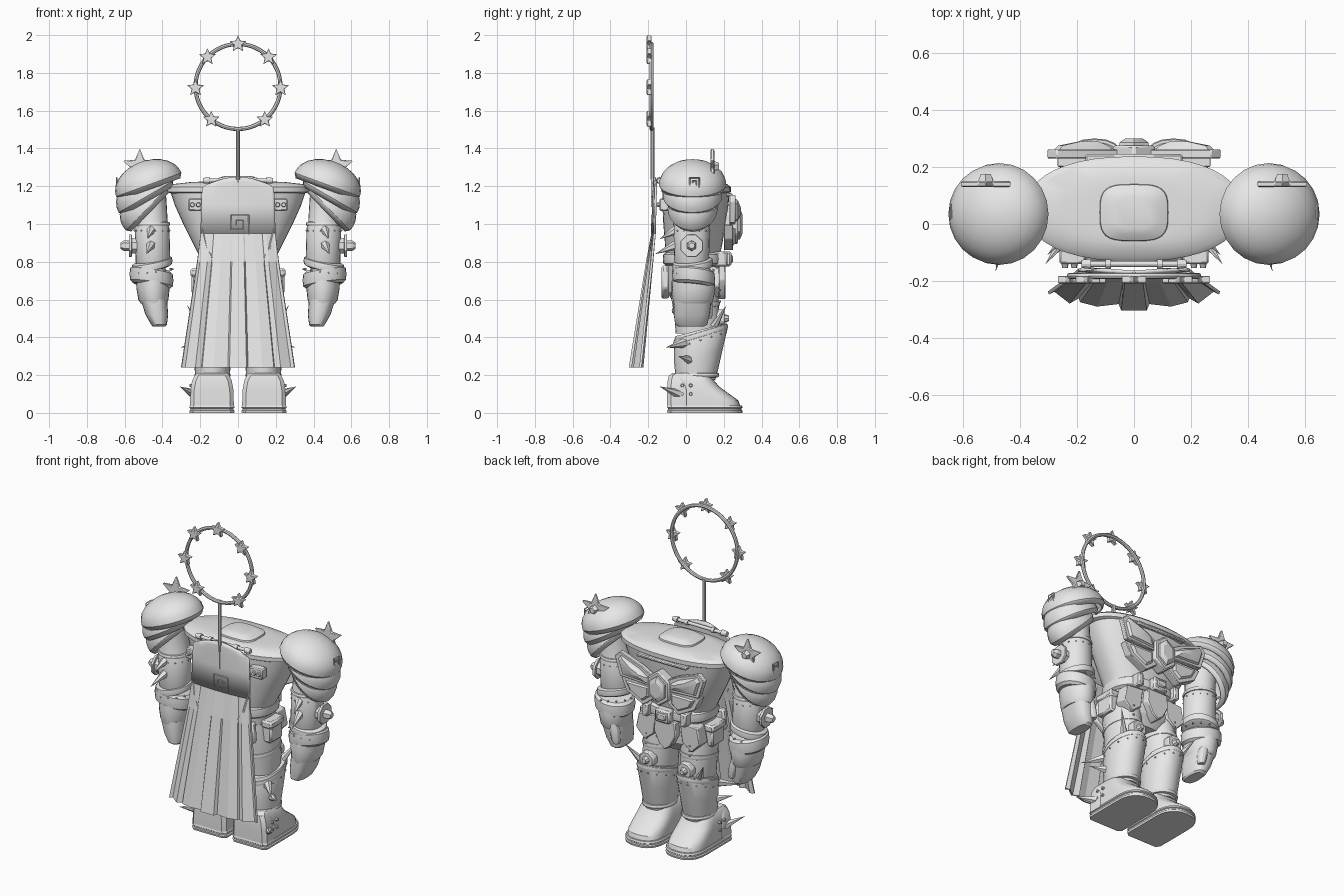
import bpy, bmesh, math
from mathutils import Vector, Matrix

if "Cube" in bpy.data.objects:
    bpy.data.objects.remove(bpy.data.objects["Cube"])

grey = bpy.data.materials.new("plain_grey")
grey.diffuse_color = (0.8, 0.8, 0.8, 1)
grey.use_nodes = True
grey.node_tree.nodes["Principled BSDF"].inputs["Base Color"].default_value = grey.diffuse_color


# ---------- helpers: all meshes are made in world space, right side first ----------
def add(name, bm, mirror=False, bevel=0, solid=0):
    bmesh.ops.recalc_face_normals(bm, faces=bm.faces)
    me = bpy.data.meshes.new(name)
    bm.to_mesh(me)
    bm.free()
    me.materials.append(grey)
    ob = bpy.data.objects.new(name, me)
    bpy.context.collection.objects.link(ob)
    if solid:
        m = ob.modifiers.new("Solidify", 'SOLIDIFY')
        m.thickness, m.offset = solid, 0
    if bevel:
        m = ob.modifiers.new("Bevel", 'BEVEL')
        m.width, m.segments, m.limit_method = bevel, 1, 'ANGLE'
    if mirror:
        m = ob.modifiers.new("Mirror", 'MIRROR')
        m.use_mirror_merge = False
    return ob


def skin(name, rings, cap_start=True, cap_end=True, closed=True, **k):
    bm = bmesh.new()
    vs = [[bm.verts.new(p) for p in r] for r in rings]
    n = len(vs[0])
    for a, b in zip(vs, vs[1:]):
        for i in range(n if closed else n - 1):
            j = (i + 1) % n
            bm.faces.new((a[i], a[j], b[j], b[i]))
    if cap_start and closed:
        bm.faces.new(vs[0])
    if cap_end and closed:
        bm.faces.new(vs[-1])
    return add(name, bm, **k)


def oval(z, cx, cy, rx, ry, n=24, p=2.0, shx=0, shy=0):
    pts = []
    for i in range(n):
        a = math.tau * i / n
        c, s = math.cos(a), math.sin(a)
        x = rx * math.copysign(abs(c) ** (2 / p), c)
        y = ry * math.copysign(abs(s) ** (2 / p), s)
        pts.append(Vector((cx + x, cy + y, z + shx * x + shy * y)))
    return pts


def loft(name, rows, n=24, p=2.0, shx=0, shy=0, **k):
    return skin(name, [oval(*r, n, p, shx, shy) for r in rows], **k)


def band(name, z, h, cx, cy, rx, ry, **k):
    rows = [(z + h * t, cx, cy, rx - d, ry - d)
            for t, d in ((-1, .018), (-.7, .003), (0, 0), (.7, .003), (1, .018))]
    return loft(name, rows, **k)


def plate(name, pts, y0, y1, M=None, **k):
    M = M or Matrix()
    return skin(name, [[M @ Vector((x, y, z)) for x, z in pts] for y in (y0, y1)], **k)


def box(name, x0, x1, y0, y1, z0, z1, **k):
    return plate(name, [(x0, z0), (x1, z0), (x1, z1), (x0, z1)], y0, y1, **k)


def tubes(name, items, seg=8, **k):
    bm = bmesh.new()
    for p, q, r1, r2 in items:
        p, q = Vector(p), Vector(q)
        d = q - p
        M = Matrix.Translation((p + q) / 2) @ d.to_track_quat('Z', 'Y').to_matrix().to_4x4()
        bmesh.ops.create_cone(bm, cap_ends=True, segments=seg, radius1=r1, radius2=r2,
                              depth=d.length, matrix=M)
    return add(name, bm, **k)


def ngon(cx, cz, rx, rz, n, turn=0.0, inner=1.0):
    return [(cx + rx * (inner if i % 2 else 1) * math.sin(math.tau * i / n + turn),
             cz + rz * (inner if i % 2 else 1) * math.cos(math.tau * i / n + turn)) for i in range(n)]


def rivets(name, z, cx, cy, rx, ry, n, shx=0, shy=0, r=.006):
    items = []
    for v in oval(z, cx, cy, rx, ry, n, 2, shx, shy):
        d = Vector((v.x - cx, v.y - cy, 0)).normalized() * .005
        items.append((v - d, v + d, r, r * .6))
    tubes(name, items, 6, mirror=True)


KEY = [(.06, -.06), (.06, .05), (-.04, .05), (-.04, -.03), (.03, -.03), (.03, .02), (-.01, .02), (-.01, -.005)]


def meander(name, place, scale, r, **k):
    pts = [place(x * scale, z * scale) for x, z in KEY]
    tubes(name, [(a, b, r, r) for a, b in zip(pts, pts[1:])], 4, **k)


# ---------- torso ----------
loft("torso", [(.74, 0, .035, .185, .13), (.82, 0, .035, .2, .14), (.88, 0, .04, .23, .15),
               (1.0, 0, .045, .29, .165), (1.1, 0, .05, .335, .175), (1.175, 0, .053, .36, .178)], 40, 2.3)
loft("shoulder_rim", [(1.16, 0, .053, .35, .17), (1.17, 0, .053, .378, .184), (1.195, 0, .053, .378, .184),
                      (1.21, 0, .053, .355, .168), (1.222, 0, .05, .25, .13), (1.226, 0, .045, .15, .11)], 40, 2.3)
loft("neck_cap", [(1.215, 0, .04, .123, .102), (1.235, 0, .04, .118, .098), (1.25, 0, .04, .085, .075),
                  (1.255, 0, .04, .06, .055)], 32, 3.5)
box("collar_bar", -.17, .17, .2, .245, 1.145, 1.165, bevel=.006)

# chest emblem: broad fanned plates each side, framed gem in the middle
plate("upper_chest_wing", [(.03, 1.05), (.12, 1.1), (.27, 1.155), (.305, 1.12), (.27, 1.005), (.05, .995)],
      .23, .262, mirror=True, bevel=.004)
plate("lower_chest_wing", [(.05, .995), (.27, .997), (.235, .92), (.12, .86), (.04, .92)],
      .2, .25, mirror=True, bevel=.004)
skin("upper_wing_ridge", [[Vector((cx + (x - cx) * s, y, 1.065 + (z - 1.065) * s)) for x, z in
                           ((.07, 1.045), (.13, 1.085), (.265, 1.138), (.285, 1.112), (.255, 1.018), (.07, 1.008))]
                          for y, s, cx in ((.256, 1, .18), (.275, .82, .18), (.29, .3, .15))], mirror=True)
skin("lower_wing_ridge", [[Vector((.14 + (x - .14) * s, y, .95 + (z - .95) * s)) for x, z in
                           ((.07, .984), (.245, .984), (.215, .93), (.12, .882), (.07, .92))]
                          for y, s in ((.245, 1), (.262, .75))], mirror=True)
plate("gem_frame", ngon(0, 1.0, .085, .11, 6), .2, .276, bevel=.008)
skin("chest_gem", [[Vector((x, y, z)) for x, z in ngon(0, 1.0, .062 * s, .085 * s, 6)]
                   for y, s in ((.26, 1), (.286, .95), (.299, .6))])

# ---------- belt and hips ----------
loft("hips", [(.58, 0, .035, .12, .1), (.64, 0, .035, .19, .135), (.78, 0, .035, .2, .14)], 32, 2.5)
band("belt", .815, .035, 0, .04, .215, .163, n=40, p=2.5)
box("belt_buckle", -.05, .05, .18, .24, .775, .855, bevel=.01)
box("buckle_inlay", -.03, .03, .23, .25, .795, .835, bevel=.006)
box("belt_loop", .11, .15, .15, .22, .775, .855, mirror=True, bevel=.008)
plate("groin_plate", [(-.07, .78), (.07, .78), (.075, .7), (.04, .63), (0, .6), (-.04, .63), (-.075, .7)],
      .12, .21, bevel=.006)
plate("hip_flap", [(.08, .78), (.2, .77), (.22, .67), (.16, .61), (.095, .66)], .1, .178, mirror=True, bevel=.006)
box("hip_pouch", .18, .245, -.03, .09, .63, .74, mirror=True, bevel=.01)
box("hip_pouch_lid", .18, .252, -.038, .098, .72, .765, mirror=True, bevel=.01)
plate("rear_flap", [(.03, .78), (.19, .78), (.2, .66), (.12, .6), (.04, .64)], -.13, -.09, mirror=True, bevel=.01)

# ---------- legs ----------
loft("thigh", [(.42, .13, .06, .09, .115), (.5, .13, .06, .095, .12), (.62, .125, .045, .1, .125),
               (.74, .115, .04, .09, .12)], mirror=True)
band("thigh_strap", .56, .018, .128, .052, .103, .128, shy=.15, mirror=True)
tubes("thigh_studs", [((.15, .165, z), (.15, .184, z), .007, .005) for z in (.59, .62, .65)], 6, mirror=True)
loft("shin_guard", [(.15, .135, .055, .085, .1), (.2, .135, .058, .092, .112), (.3, .135, .065, .1, .128),
                    (.42, .135, .08, .106, .142), (.44, .135, .08, .1, .136)], shy=.25, mirror=True)
band("shin_top_strap", .415, .018, .135, .078, .11, .145, shy=.3, mirror=True)
band("ankle_strap", .2, .014, .135, .06, .096, .116, mirror=True)
rivets("shin_rivets", .385, .135, .077, .105, .139, 14, shy=.3)
plate("knee_plate", ngon(.13, .5, .052, .052, 8, math.pi / 8), .15, .205, mirror=True, bevel=.006)
tubes("knee_stud", [((.13, .2, .5), (.13, .228, .5), .026, .014)], 8, mirror=True)


# boots: straight heel, blunt rounded toe
def foot(z, heel, toe, hw, cx=.138):
    k = heel + (toe - heel) * .65
    pts = []
    for i in range(13):
        c, s = math.cos(math.pi * i / 12), math.sin(math.pi * i / 12)
        pts.append(Vector((cx + hw * math.copysign(abs(c) ** .8, c), k + (toe - k) * abs(s) ** .8, z)))
    return pts + [Vector((cx - hw, heel + .02, z)), Vector((cx - hw + .02, heel, z)),
                  Vector((cx + hw - .02, heel, z)), Vector((cx + hw, heel + .02, z))]


skin("boot_sole", [foot(*r) for r in ((0, -.098, .298, .118), (.012, -.1, .3, .12), (.016, -.095, .294, .114),
                                      (.024, -.095, .294, .114), (.028, -.1, .3, .12), (.04, -.096, .296, .116))],
     mirror=True)
skin("boot", [foot(*r) for r in ((.035, -.092, .288, .11), (.065, -.092, .278, .11), (.1, -.092, .23, .109),
                                 (.14, -.092, .175, .106), (.17, -.09, .15, .1), (.2, -.085, .13, .09),
                                 (.212, -.07, .11, .078))], mirror=True)
skin("boot_heel_guard", [foot(*r) for r in ((.04, -.1, .03, .116), (.12, -.1, .03, .114), (.17, -.097, .01, .105),
                                            (.2, -.09, -.02, .09))], mirror=True)
tubes("boot_rivets", [((.24, y, z), (.257, y, z), .011, .007) for y in (-.02, .025) for z in (.1, .145)], 8, mirror=True)

# ---------- arms ----------
loft("upper_arm", [(.78, .45, .03, .085, .085), (.8, .45, .03, .092, .092), (.98, .455, .03, .092, .096),
                   (.995, .455, .03, .084, .09), (1.13, .463, .03, .084, .09), (1.2, .463, .03, .078, .08)],
     mirror=True)
band("arm_strap", 1.0, .014, .455, .03, .095, .099, mirror=True)
rivets("arm_rivets", .965, .455, .03, .092, .096, 14, r=.005)
band("elbow_roll_upper", .785, .025, .455, .035, .108, .108, shx=-.2, shy=.12, mirror=True)
band("elbow_roll_lower", .718, .045, .458, .04, .116, .114, shx=.15, shy=-.1, mirror=True)
rivets("elbow_rivets", .75, .456, .038, .11, .11, 14, shx=-.1, shy=.05)
loft("forearm", [(.58, .445, .035, .07, .1), (.6, .448, .038, .08, .108), (.66, .45, .04, .088, .115),
                 (.7, .452, .04, .088, .112)], mirror=True)
loft("mitten", [(.458, .418, .028, .034, .07), (.468, .418, .028, .042, .085), (.52, .43, .03, .06, .095),
                (.6, .445, .035, .07, .1)], p=2.6, mirror=True)
loft("thumb", [(.5, .395, .115, .018, .02), (.52, .397, .115, .026, .026), (.58, .41, .11, .03, .03),
               (.62, .42, .11, .025, .028)], 12, mirror=True)
side = Matrix.Translation((0, .03, 0)) @ Matrix.Rotation(-math.pi / 2, 4, 'Z')
plate("arm_boss_base", ngon(0, .885, .045, .045, 8, math.pi / 8), .53, .565, M=side, mirror=True)
plate("arm_boss", ngon(0, .885, .064, .064, 8, math.pi / 8), .562, .578, M=side, mirror=True, bevel=.003)
tubes("arm_boss_stud", [((.575, .03, .885), (.605, .03, .885), .028, .028), ((.605, .03, .885), (.622, .03, .885), .028, .016)],
      6, mirror=True)

# ---------- layered shoulder armour ----------
for name, cx, cz, r, h, tilt, sy in (("lower_pauldron", .485, 1.08, .152, .12, 46, .84),
                                     ("middle_pauldron", .488, 1.145, .162, .122, 30, .94),
                                     ("upper_pauldron", .473, 1.209, .179, .122, 20, .97)):
    M = Matrix.Translation((cx, .035, cz)) @ Matrix.Rotation(math.radians(tilt), 4, 'Y')
    rings = [[M @ v for v in oval(h * math.sin(t) - d, 0, 0, r * math.cos(t) - d, (r * math.cos(t) - d) * sy)]
             for t, d in ((-.08, .014), (0, 0), (.2, 0), (.45, 0), (.7, 0), (.95, 0), (1.2, 0), (1.45, 0))]
    skin(name, rings, cap_start=False, mirror=True, solid=.01)
plate("pauldron_star", ngon(.52, 1.305, .095, .095, 10, 0, .45), .13, .15, mirror=True, bevel=.004)
tubes("pauldron_star_stud", [((.52, .145, 1.305), (.52, .176, 1.305), .03, .018)], 5, mirror=True)
meander("pauldron_key", lambda u, v: Vector((.643, .04 + u, 1.22 + v)), .5, .004, mirror=True)

# ---------- spikes ----------
tubes("spikes", [((.46, -.05, .97), (.48, -.14, .92), .026, 0), ((.46, -.05, .89), (.485, -.165, .84), .026, 0),
                 ((.21, -.01, .37), (.305, -.11, .345), .026, 0), ((.21, .02, .28), (.295, -.04, .3), .026, 0),
                 ((.235, -.04, .1), (.31, -.14, .14), .026, 0), ((.2, .15, .46), (.27, .215, .57), .022, 0)],
      6, mirror=True)

# ---------- cape: smooth mantle above, flat angular folds below ----------
half = [(-1, .016), (-.93, .028), (-.75, -.01), (-.64, .01), (-.62, -.004), (-.43, -.016), (-.17, -.006), (-.14, -.028)]
FOLD = half + [(-u, f) for u, f in reversed(half)]
mantle = [(1.25, .12, -.168, .03), (1.225, .17, -.17, .02), (1.19, .19, -.172, 0),
          (1.1, .194, -.174, 0), (.95, .198, -.178, 0)]
skin("cape_mantle", [[Vector((hw * u, y + .012 * u * u, z - droop * u * u)) for u, f in FOLD]
                     for z, hw, y, droop in mantle], closed=False, solid=.012)
drape = skin("cape_drape", [[Vector((hw * u, y + amp * f + .012 * u * u, z)) for u, f in FOLD]
                            for z, hw, y, amp in ((.95, .198, -.178, 0), (.8, .216, -.198, .3), (.24, .3, -.27, 1))],
             closed=False, solid=.012)
tubes("cape_crease", [((.192, -.167, .98), (.165, -.182, .87), .005, .007), ((.165, -.182, .87), (.125, -.197, .8), .007, .004)],
      6, mirror=True)
meander("cape_key", lambda u, v: Vector((u, -.181, 1.0 + v)), .95, .003)
box("cape_seam", -.003, .003, -.184, -.17, 1.09, 1.25)

# cape clasp bar and back brackets
tubes("clasp_bar", [((-.18, -.14, 1.23), (.18, -.14, 1.23), .01, .01)], 12)
tubes("clasp_knob", [((.15, -.14, 1.23), (.185, -.14, 1.23), .018, .014), ((.08, -.14, 1.23), (.1, -.14, 1.23), .016, .016)],
      12, mirror=True)
box("back_bracket", .17, .262, -.14, -.09, 1.07, 1.135, mirror=True, bevel=.006)
tubes("bracket_rivets", [((x, -.135, 1.102), (x, -.155, 1.102), .014, .01) for x in (.21, .242)], 10, mirror=True)

# ---------- halo ----------
tubes("halo_post", [((0, -.178, 1.235), (0, -.178, 1.51), .011, .011)], 10)
ring_c = Vector((0, -.182, 1.728))
rings = []
for i in range(48):
    a = math.tau * i / 48
    d = Vector((math.sin(a), 0, math.cos(a)))
    rings.append([ring_c + d * (.225 + .011 * math.cos(b)) + Vector((0, .011 * math.sin(b), 0))
                  for b in [math.tau * j / 8 for j in range(8)]])
skin("halo_ring", rings + rings[:1], cap_start=False, cap_end=False)
for i, deg in enumerate((0, 46, 92, 141, -46, -92, -141)):
    a = math.radians(deg)
    plate("halo_star_%d" % (i + 1), ngon(.225 * math.sin(a), 1.728 + .225 * math.cos(a), .047, .047, 10, 0, .47),
          -.208, -.182, bevel=.003)

# ---------- shading (the lower cape stays faceted) ----------
for ob in bpy.context.scene.objects:
    ob.select_set(ob != drape)
bpy.context.view_layer.objects.active = bpy.data.objects["torso"]
bpy.ops.object.shade_smooth_by_angle(angle=math.radians(28))
